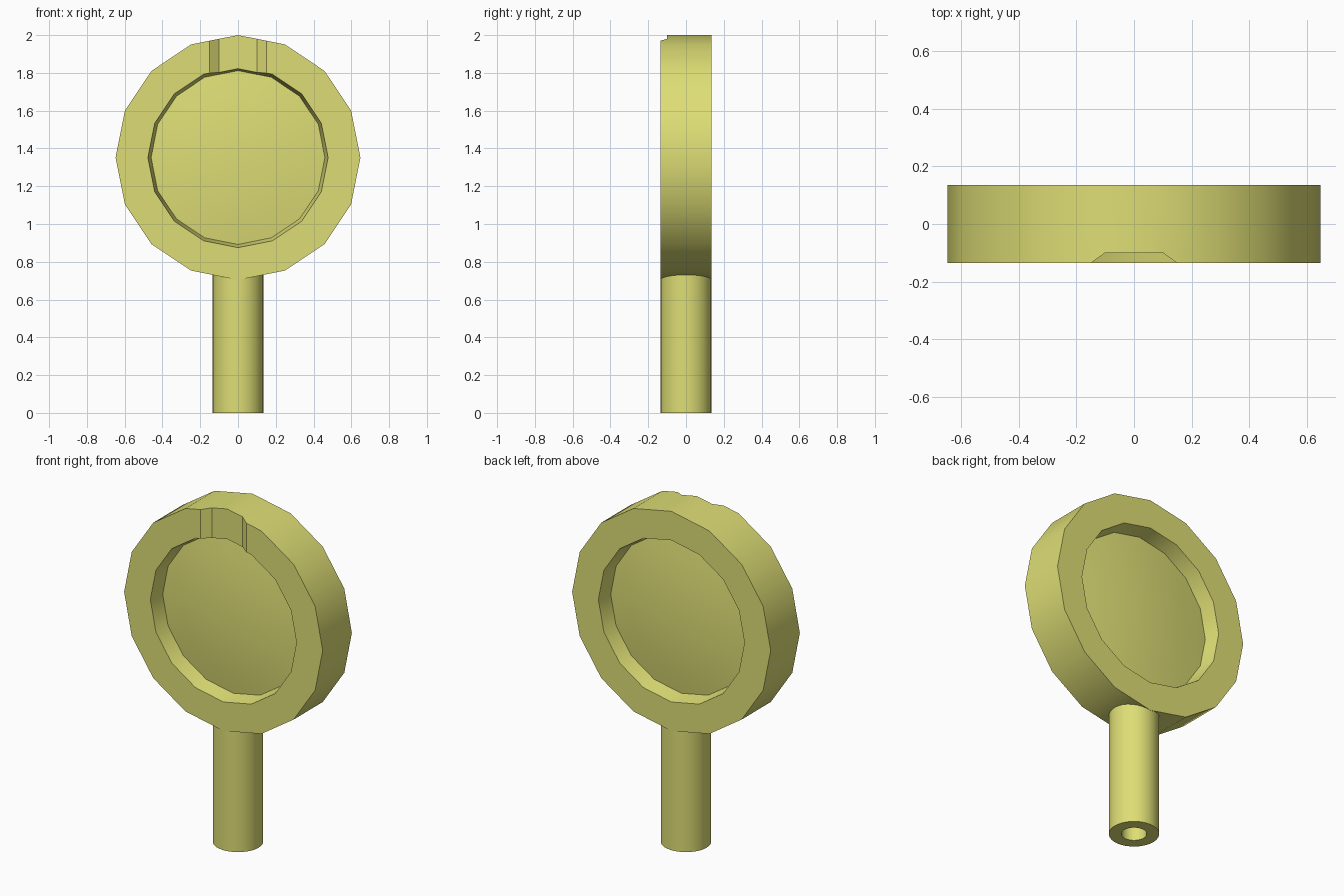
import bpy, bmesh
from math import radians, tau
from mathutils import Matrix, Vector

cube = bpy.data.objects.get("Cube")
if cube:
    bpy.data.objects.remove(cube, do_unlink=True)

# Single flat colour
yellow = bpy.data.materials.new("pale_yellow")
yellow.use_nodes = True
colour = (0.73, 0.73, 0.18, 1)
yellow.diffuse_color = colour
yellow.node_tree.nodes["Principled BSDF"].inputs["Base Color"].default_value = colour


def finish(name, bm):
    bmesh.ops.recalc_face_normals(bm, faces=bm.faces)
    mesh = bpy.data.meshes.new(name)
    bm.to_mesh(mesh)
    bm.free()
    mesh.materials.append(yellow)
    obj = bpy.data.objects.new(name, mesh)
    bpy.context.collection.objects.link(obj)
    return obj


def lathe(name, profile, sides, closed=False, matrix=Matrix()):
    """Spin (radius, height) points around z, then place the result."""
    bm = bmesh.new()
    verts = [bm.verts.new((r, 0, h)) for r, h in profile]
    pairs = list(zip(verts, verts[1:]))
    if closed:
        pairs.append((verts[-1], verts[0]))
    edges = [bm.edges.new(p) for p in pairs]
    bmesh.ops.spin(bm, geom=verts + edges, cent=(0, 0, 0), axis=(0, 0, 1),
                   angle=tau, steps=sides)
    bmesh.ops.remove_doubles(bm, verts=bm.verts, dist=1e-4)
    bm.transform(matrix)
    return finish(name, bm)


def activate(obj):
    bpy.ops.object.select_all(action="DESELECT")
    obj.select_set(True)
    bpy.context.view_layer.objects.active = obj


R, T, CENTRE = 0.648, 0.136, 1.352   # ring radius, half depth, centre height
DISH, EDGE, BULGE = 0.46, 0.045, 0.035

# Ring with a gently domed dish on both faces
half = [(DISH * k, EDGE + BULGE * (1 - k * k)) for k in (0, 0.25, 0.5, 0.75, 1)]
half += [(0.477, T), (R, T)]
profile = half + [(r, -h) for r, h in reversed(half)]
head = lathe("round_head", profile, 16,
             matrix=Matrix.Translation((0, 0, CENTRE)) @ Matrix.Rotation(radians(90), 4, "X"))

# Shallow flared notch across the top of the front rim
bm = bmesh.new()
outline = [(-0.2, -0.172), (-0.1, -0.1), (0.1, -0.1), (0.2, -0.172)]
base = bm.faces.new([bm.verts.new((x, y, 1.75)) for x, y in outline])
top = bmesh.ops.extrude_face_region(bm, geom=[base])["geom"]
bmesh.ops.translate(bm, vec=Vector((0, 0, 0.35)),
                    verts=[v for v in top if isinstance(v, bmesh.types.BMVert)])
cutter = finish("notch_cutter", bm)
cutter.hide_render = True

cut = head.modifiers.new("notch", "BOOLEAN")
cut.operation = "DIFFERENCE"
cut.solver = "EXACT"
cut.object = cutter
activate(head)
bpy.ops.object.modifier_apply(modifier=cut.name)
bpy.data.objects.remove(cutter, do_unlink=True)

# Hollow round handle
handle = lathe("handle", [(0.068, 0), (0.135, 0), (0.135, 0.75), (0.068, 0.75)],
               32, closed=True)

for obj in (head, handle):
    activate(obj)
    bpy.ops.object.shade_smooth_by_angle(angle=radians(30))
